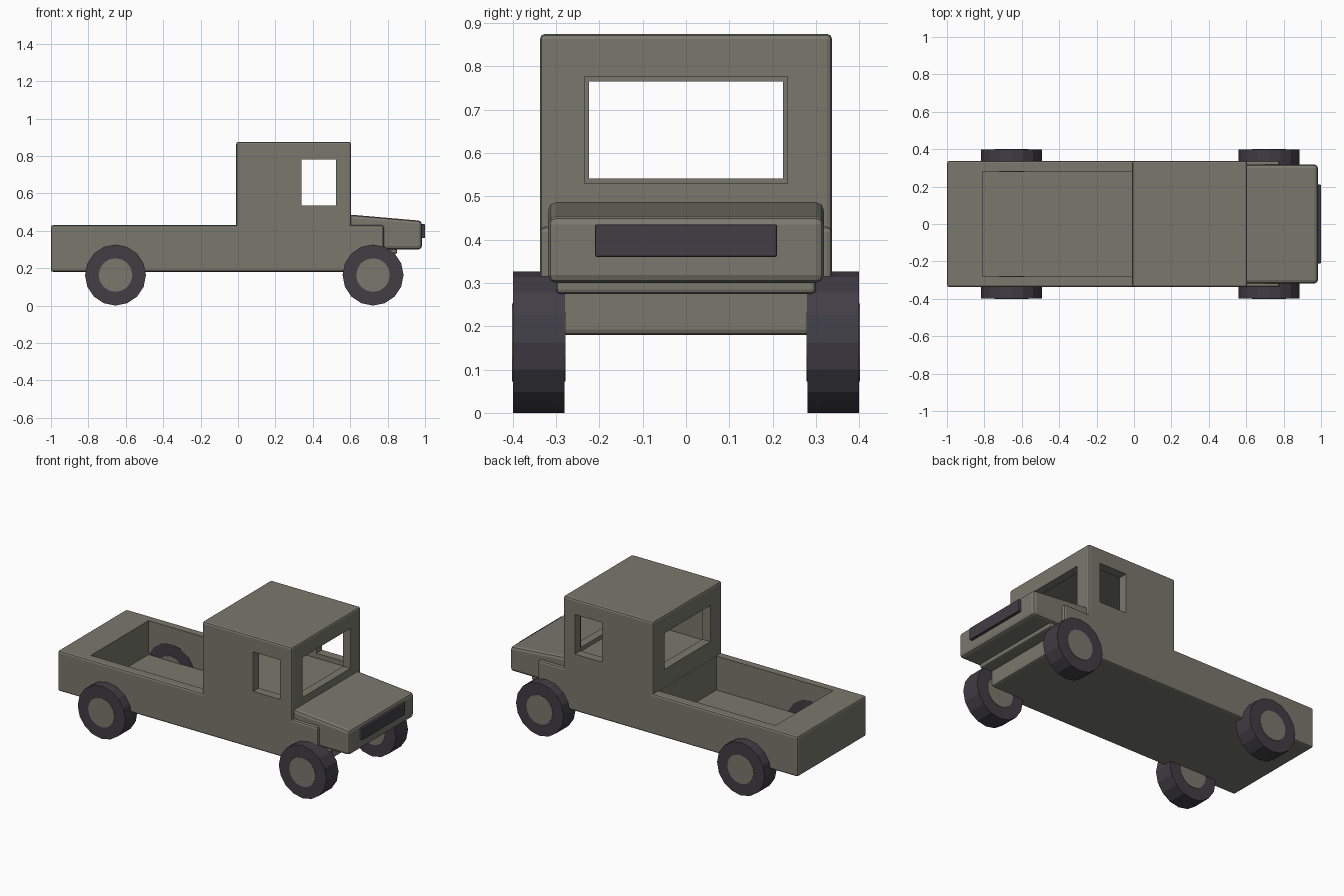
import bpy, bmesh, math
from mathutils import Vector

if "Cube" in bpy.data.objects:
    bpy.data.objects.remove(bpy.data.objects["Cube"], do_unlink=True)


def material(name, rgb):
    m = bpy.data.materials.new(name)
    m.use_nodes = True
    m.diffuse_color = (*rgb, 1)
    m.node_tree.nodes["Principled BSDF"].inputs["Base Color"].default_value = (*rgb, 1)
    return m


olive = material("olive_grey_paint", (0.19, 0.19, 0.155))
rubber = material("dark_rubber", (0.052, 0.048, 0.06))


def finish(bm, name, mat):
    bmesh.ops.recalc_face_normals(bm, faces=bm.faces)
    mesh = bpy.data.meshes.new(name)
    bm.to_mesh(mesh)
    bm.free()
    obj = bpy.data.objects.new(name, mesh)
    bpy.context.collection.objects.link(obj)
    mesh.materials.append(mat)
    return obj


def extrude_profile(name, points, half_width, mat, bevel=0.0):
    """Side profile in x and z, extruded across y, convex edges bevelled."""
    bm = bmesh.new()
    face = bm.faces.new([bm.verts.new((x, -half_width, z)) for x, z in points])
    new = bmesh.ops.extrude_face_region(bm, geom=[face])["geom"]
    moved = [v for v in new if isinstance(v, bmesh.types.BMVert)]
    bmesh.ops.translate(bm, verts=moved, vec=Vector((0, 2 * half_width, 0)))
    bmesh.ops.recalc_face_normals(bm, faces=bm.faces)
    if bevel:
        edges = [e for e in bm.edges if e.is_convex]
        bmesh.ops.bevel(bm, geom=edges, offset=bevel, segments=2,
                        profile=0.5, affect="EDGES")
    return finish(bm, name, mat)


def box(name, x0, x1, half_width, z0, z1, mat=olive, bevel=0.0):
    return extrude_profile(name, [(x0, z0), (x1, z0), (x1, z1), (x0, z1)],
                           half_width, mat, bevel)


def cut(target, cutter):
    cutter.hide_render = True
    mod = target.modifiers.new("cut", "BOOLEAN")
    mod.operation = "DIFFERENCE"
    mod.solver = "EXACT"
    mod.object = cutter
    bpy.context.view_layer.objects.active = target
    bpy.ops.object.modifier_apply(modifier=mod.name)
    bpy.data.objects.remove(cutter, do_unlink=True)


def disc(name, x, y, z, radius, depth, sides, mat):
    bpy.ops.mesh.primitive_cylinder_add(vertices=sides, radius=radius, depth=depth,
                                        location=(x, y, z),
                                        rotation=(math.pi / 2, 0, 0))
    obj = bpy.context.object
    obj.name = name
    obj.data.materials.append(mat)
    return obj


# Body: load bed, cab and front fenders in one profile
body = extrude_profile("truck_body", [
    (-1, 0.18), (0.78, 0.18), (0.78, 0.43), (0.605, 0.43),
    (0.605, 0.875), (-0.01, 0.875), (-0.01, 0.43), (-1, 0.43)], 0.337, olive, 0.012)

# Bed, cab interior and windows
cut(body, box("bed_cutter", -0.81, -0.011, 0.282, 0.22, 0.6))
cut(body, box("interior_cutter", 0.045, 0.555, 0.282, 0.505, 0.82))
cut(body, box("side_window_cutter", 0.34, 0.525, 0.5, 0.535, 0.78))
cut(body, box("front_window_cutter", 0.5, 0.7, 0.234, 0.53, 0.777))
cut(body, box("rear_window_cutter", -0.1, 0.1, 0.224, 0.541, 0.765))

# Hood, its underside and the grille
extrude_profile("hood", [(0.59, 0.30), (0.983, 0.30), (0.983, 0.453), (0.59, 0.487)],
                0.318, olive, 0.018)
box("hood_underside", 0.7, 0.85, 0.3, 0.275, 0.32, olive, 0.01)
box("grille", 0.96, 1.0, 0.21, 0.36, 0.435, rubber, 0.004)

# Wheels
for axle, x in (("front", 0.722), ("rear", -0.655)):
    for side, s in (("left", 1), ("right", -1)):
        disc(f"{axle}_{side}_tire", x, s * 0.34, 0.163, 0.163, 0.118, 16, rubber)
        disc(f"{axle}_{side}_hub", x, s * 0.34, 0.163, 0.09, 0.124, 16, olive)
